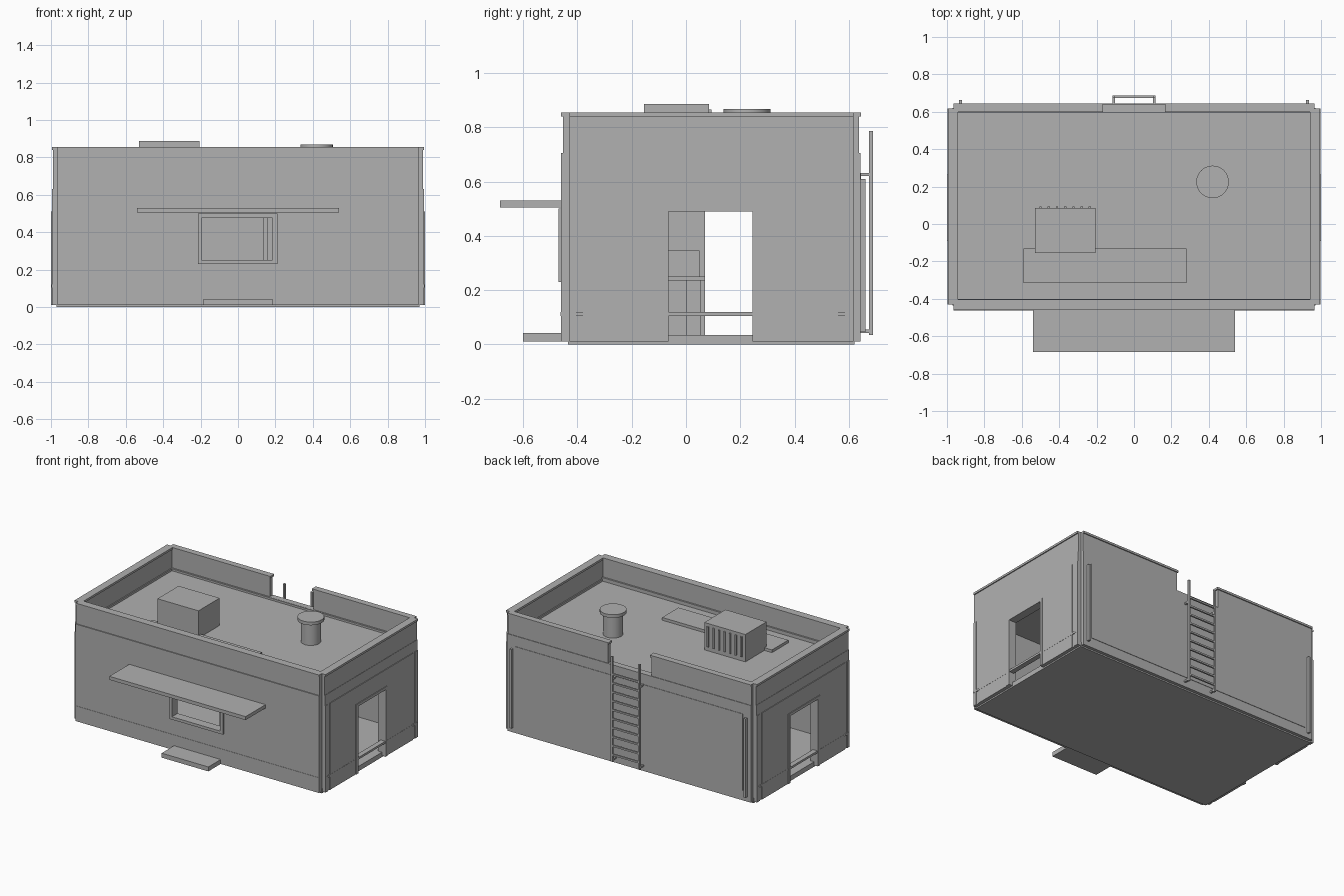
import bpy
import bmesh
import math

cube = bpy.data.objects.get("Cube")
if cube:
    bpy.data.objects.remove(cube, do_unlink=True)

GREY = (0.44, 0.44, 0.44, 1)
mat = bpy.data.materials.new("plain_grey")
mat.use_nodes = True
mat.diffuse_color = GREY
mat.node_tree.nodes["Principled BSDF"].inputs["Base Color"].default_value = GREY


def make_object(name, bm):
    mesh = bpy.data.meshes.new(name)
    bm.to_mesh(mesh)
    bm.free()
    mesh.materials.append(mat)
    obj = bpy.data.objects.new(name, mesh)
    bpy.context.collection.objects.link(obj)
    return obj


def boxes(name, *ranges):
    """One object made of boxes given as (x0, x1, y0, y1, z0, z1)."""
    bm = bmesh.new()
    for x0, x1, y0, y1, z0, z1 in ranges:
        verts = bmesh.ops.create_cube(bm, size=1)["verts"]
        bmesh.ops.scale(bm, verts=verts, vec=(x1 - x0, y1 - y0, z1 - z0))
        bmesh.ops.translate(bm, verts=verts,
                            vec=((x0 + x1) / 2, (y0 + y1) / 2, (z0 + z1) / 2))
    return make_object(name, bm)


def both_sides(name, *ranges):
    """The same boxes on the left (+x) and mirrored to the right."""
    boxes("left_" + name, *ranges)
    boxes("right_" + name, *[(-b, -a, *rest) for a, b, *rest in ranges])


def cylinder(name, x, y, z0, z1, radius):
    bm = bmesh.new()
    verts = bmesh.ops.create_cone(bm, cap_ends=True, segments=32, radius1=radius,
                                  radius2=radius, depth=z1 - z0)["verts"]
    bmesh.ops.translate(bm, verts=verts, vec=(x, y, (z0 + z1) / 2))
    obj = make_object(name, bm)
    bpy.context.view_layer.objects.active = obj
    obj.select_set(True)
    bpy.ops.object.shade_smooth_by_angle(angle=math.radians(30))
    obj.select_set(False)


# Main dimensions
FRONT, BACK = -0.46, 0.645
INNER_X, INNER_F, INNER_B = 0.94, -0.405, 0.60
BASE, EAVE, CAP, TOP = 0.01, 0.705, 0.84, 0.855
SIDE_F, SIDE_B, END_X = -0.43, 0.617, 0.965
DOOR_F, DOOR_B, DOOR_TOP = -0.065, 0.245, 0.49
WIN_L, WIN_R, WIN_BOT, WIN_TOP = -0.195, 0.185, 0.25, 0.475
GAP = 0.165

# Floor and roof
boxes("floor", (-0.97, 0.97, -0.435, 0.62, 0, 0.035))
boxes("roof", (-0.95, 0.95, -0.42, 0.61, 0.66, 0.69))

# Lower walls with window and door openings
boxes("front_wall",
      (-END_X, WIN_L, FRONT, INNER_F, BASE, EAVE),
      (WIN_R, END_X, FRONT, INNER_F, BASE, EAVE),
      (WIN_L, WIN_R, FRONT, INNER_F, BASE, WIN_BOT),
      (WIN_L, WIN_R, FRONT, INNER_F, WIN_TOP, EAVE))
boxes("back_wall", (-END_X, END_X, INNER_B, 0.642, BASE, EAVE))
both_sides("side_wall",
           (INNER_X, 0.99, SIDE_F, DOOR_F, BASE, EAVE),
           (INNER_X, 0.99, DOOR_B, SIDE_B, BASE, EAVE),
           (INNER_X, 0.99, DOOR_F, DOOR_B, DOOR_TOP, EAVE))

# Raised side panels, corner strips and back panel
both_sides("side_panels",
           (0.985, 0.995, -0.38, -0.09, BASE, 0.63),
           (0.985, 0.995, 0.265, 0.56, BASE, 0.63),
           (0.985, 0.995, -0.09, 0.265, 0.51, 0.63),
           (0.985, 0.995, SIDE_F, INNER_F, BASE, 0.63),
           (0.985, 0.995, 0.585, SIDE_B, BASE, 0.63))
boxes("back_panel", (-0.90, 0.90, 0.63, BACK, 0.08, 0.63))

# Low belt line
boxes("front_belt", (-END_X, END_X, FRONT - 0.002, -0.45, 0.105, 0.12))
both_sides("side_belt", (0.975, 0.996, SIDE_F, SIDE_B, 0.105, 0.12))

# Parapet with an opening at the ladder, and its cap
for name, z0, z1, inset in (("parapet", EAVE, CAP, 0.007), ("parapet_cap", CAP, TOP, 0)):
    boxes(name + "_front", (-END_X, END_X, FRONT + inset, INNER_F - inset, z0, z1))
    boxes(name + "_back",
          (-END_X, -GAP - inset, INNER_B + inset, BACK - inset, z0, z1),
          (GAP + inset, END_X, INNER_B + inset, BACK - inset, z0, z1))
    both_sides(name + "_side",
               (INNER_X + inset, 0.995 - inset, SIDE_F, SIDE_B, z0, z1))
boxes("roof_kerb",
      (-0.95, 0.95, -0.415, INNER_F + 0.005, 0.68, 0.715),
      (-0.95, 0.95, INNER_B - 0.005, 0.61, 0.68, 0.704))

# Door frames and window frame
both_sides("door_frame",
           (INNER_X, 1, -0.09, DOOR_F, BASE, 0.51),
           (INNER_X, 1, DOOR_B, 0.265, BASE, 0.51),
           (INNER_X, 1, DOOR_F, DOOR_B, DOOR_TOP, 0.51))
boxes("window_frame",
      (-0.215, WIN_L, -0.47, INNER_F, 0.23, 0.50),
      (WIN_R, 0.21, -0.47, INNER_F, 0.23, 0.50),
      (WIN_L, WIN_R, -0.47, INNER_F, 0.23, WIN_BOT),
      (WIN_L, WIN_R, -0.47, INNER_F, WIN_TOP, 0.50))

# Canopy and step at the front
boxes("canopy", (-0.54, 0.54, -0.685, FRONT, 0.505, 0.53))
boxes("front_step", (-0.185, 0.185, -0.60, FRONT, BASE, 0.042))

# Interior fittings
boxes("partition", (0.135, 0.16, INNER_F, 0.07, 0.035, 0.66))
boxes("counter", (0.16, 0.60, INNER_F, 0.07, 0.235, 0.25))
boxes("counter_box", (0.25, 0.50, -0.15, 0.05, 0.25, 0.345))
boxes("counter_leg", (0.25, 0.45, 0, 0.055, 0.035, 0.235))
both_sides("door_rail", (0.96, 0.98, DOOR_F, DOOR_B, 0.105, 0.12))

# Rooftop unit with fins, on a flat pad
boxes("roof_pad", (-0.59, 0.28, -0.315, -0.13, 0.68, 0.71))
boxes("roof_unit", (-0.53, -0.205, -0.155, 0.085, 0.68, 0.886))
boxes("roof_unit_fins",
      *[(x - 0.006, x + 0.006, 0.08, 0.094, 0.72, 0.865)
        for x in (-0.50 + 0.044 * i for i in range(7))])

# Roof vent
cylinder("vent_pipe", 0.42, 0.225, 0.68, 0.85, 0.065)
cylinder("vent_cap", 0.42, 0.225, 0.845, 0.868, 0.087)

# Ladder on the back wall
both_sides("ladder_rail",
           (0.102, 0.115, 0.674, 0.688, 0.035, 0.787),
           (0.102, 0.115, 0.64, 0.68, 0.62, 0.632),
           (0.102, 0.115, 0.64, 0.68, 0.042, 0.054))
boxes("ladder_rungs",
      *[(-0.105, 0.105, 0.675, 0.687, z - 0.006, z + 0.006)
        for z in (0.085 + 0.064 * i for i in range(10))])

# Slim pipes near the back corners
both_sides("back_pipe", (0.92, 0.935, 0.64, 0.662, 0.045, 0.61))
